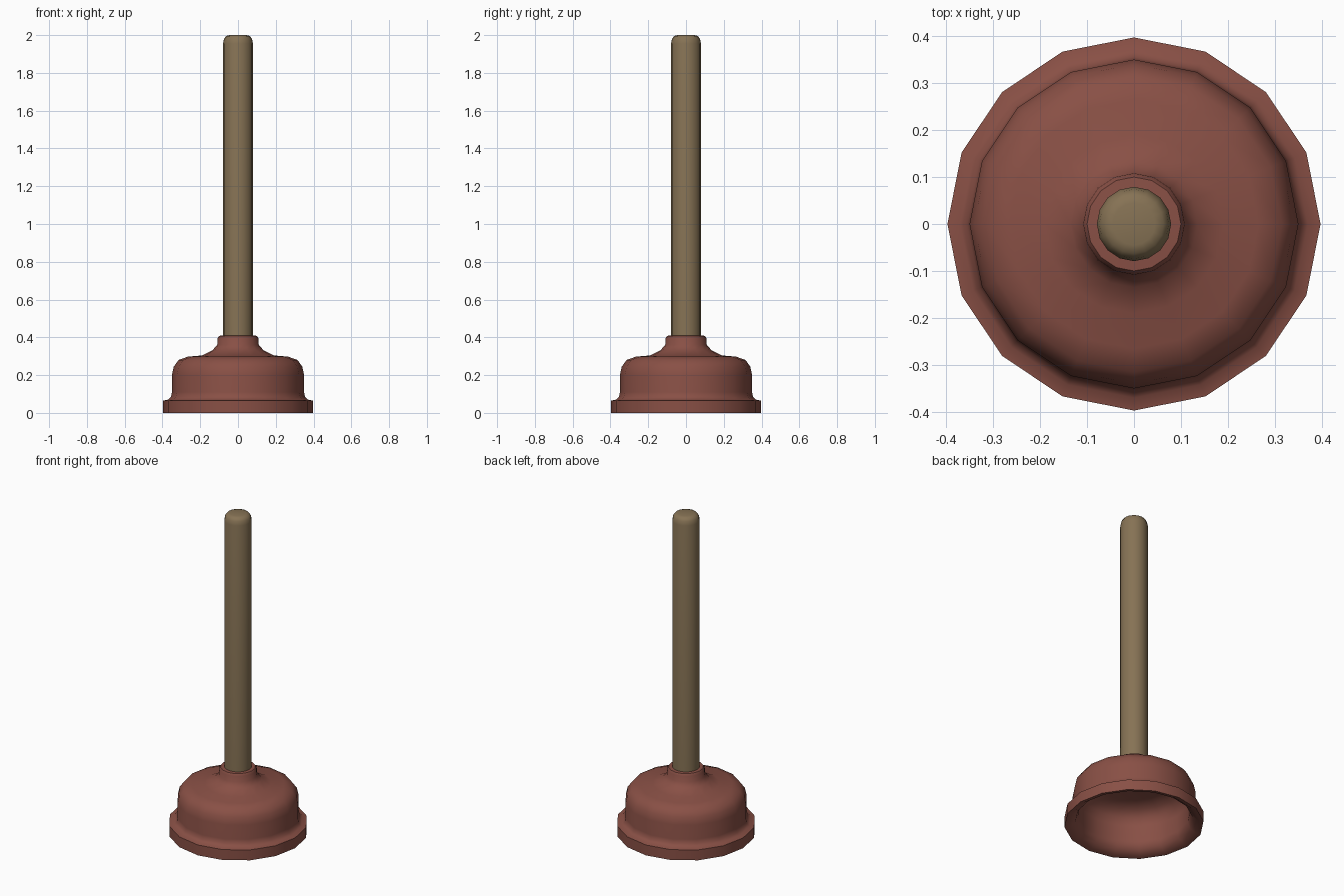
import bpy, bmesh, math

if "Cube" in bpy.data.objects:
    bpy.data.objects.remove(bpy.data.objects["Cube"])

SIDES = 16


def material(name, color):
    m = bpy.data.materials.new(name)
    m.diffuse_color = (*color, 1)
    m.use_nodes = True
    m.node_tree.nodes["Principled BSDF"].inputs["Base Color"].default_value = m.diffuse_color
    return m


def lathe(name, profile, mat):
    """Revolve an (radius, height) profile around z."""
    bm = bmesh.new()
    verts = [bm.verts.new((r, 0, z)) for r, z in profile]
    edges = [bm.edges.new(p) for p in zip(verts, verts[1:])]
    bmesh.ops.spin(bm, geom=verts + edges, cent=(0, 0, 0), axis=(0, 0, 1),
                   angle=math.tau, steps=SIDES, use_duplicate=False)
    bmesh.ops.remove_doubles(bm, verts=bm.verts, dist=1e-4)
    bmesh.ops.recalc_face_normals(bm, faces=bm.faces)
    mesh = bpy.data.meshes.new(name)
    bm.to_mesh(mesh)
    bm.free()
    mesh.materials.append(mat)
    ob = bpy.data.objects.new(name, mesh)
    bpy.context.collection.objects.link(ob)
    bpy.ops.object.select_all(action='DESELECT')
    ob.select_set(True)
    bpy.context.view_layer.objects.active = ob
    bpy.ops.object.shade_smooth_by_angle(angle=math.radians(50))
    return ob


rubber = material("rubber", (0.25, 0.08, 0.06))
wood = material("wood", (0.24, 0.17, 0.09))

# Rubber cup: hollow inside, flared rim, domed shoulder, neck socket
lathe("rubber_cup", [
    (0, 0.27), (0.2, 0.27), (0.27, 0.25), (0.305, 0.215), (0.32, 0.17),
    (0.32, 0.07), (0.335, 0.03), (0.37, 0.005),
    (0.397, 0), (0.397, 0.065), (0.37, 0.07), (0.355, 0.085), (0.35, 0.11),
    (0.35, 0.2), (0.34, 0.245), (0.315, 0.28), (0.265, 0.298), (0.19, 0.304),
    (0.135, 0.332), (0.11, 0.36), (0.108, 0.395), (0.1, 0.408), (0.07, 0.41),
], rubber)

# Wooden handle with rounded top, seated in the neck
lathe("handle", [
    (0, 0.28), (0.079, 0.28), (0.079, 1.955), (0.074, 1.98),
    (0.063, 1.995), (0.045, 2.0), (0, 2.0),
], wood)
